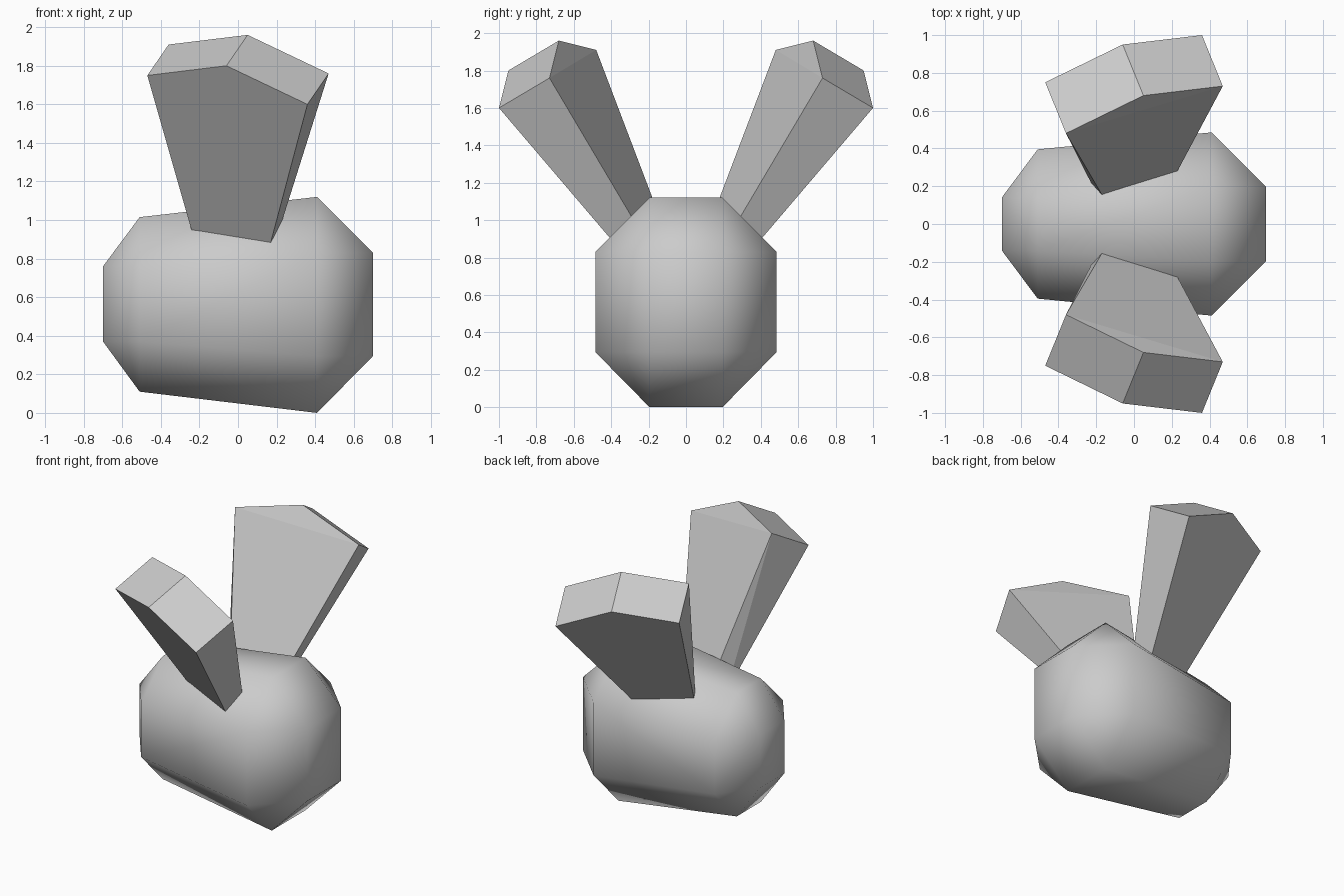
import bpy, bmesh, math
from mathutils import Vector

if "Cube" in bpy.data.objects:
    bpy.data.objects.remove(bpy.data.objects["Cube"], do_unlink=True)

GREY = (0.6, 0.6, 0.6, 1)
mat = bpy.data.materials.new("light grey")
mat.use_nodes = True
mat.diffuse_color = GREY
mat.node_tree.nodes["Principled BSDF"].inputs["Base Color"].default_value = GREY


def hull_object(name, points, smooth):
    """Convex solid around the points, with coplanar triangles merged."""
    bm = bmesh.new()
    for p in points:
        bm.verts.new(p)
    bmesh.ops.convex_hull(bm, input=bm.verts[:])
    bmesh.ops.dissolve_limit(bm, angle_limit=math.radians(6),
                             verts=bm.verts[:], edges=bm.edges[:])
    bmesh.ops.recalc_face_normals(bm, faces=bm.faces[:])
    for f in bm.faces:
        f.smooth = smooth
    mesh = bpy.data.meshes.new(name)
    bm.to_mesh(mesh)
    bm.free()
    mesh.materials.append(mat)
    obj = bpy.data.objects.new(name, mesh)
    bpy.context.collection.objects.link(obj)
    return obj


# Body: tapered box with chamfered edges and corners, smooth shaded
# (cap x, ring x, inner y, outer y, z bottom, z lower, z upper, z top)
ENDS = [(-0.70, -0.51, 0.14, 0.395, 0.11, 0.37, 0.76, 1.015),
        (0.70, 0.41, 0.195, 0.485, 0.0, 0.295, 0.83, 1.12)]
body = []
for cap, ring, yi, yo, zb, zl, zu, zt in ENDS:
    for s in (-1, 1):
        for mid, far in ((zl, zb), (zu, zt)):
            body += [(cap, s * yi, mid), (ring, s * yo, mid), (ring, s * yi, far)]
hull_object("body", body, True)

# Fins: flared slabs with a peaked tip, rooted inside the body
TIP = [(-0.47, -0.75, 1.75), (-0.36, -0.48, 1.91),
       (0.36, -1.0, 1.60), (0.47, -0.73, 1.76)]
ROOT = [(-0.24, -0.25, 0.945), (-0.17, -0.155, 1.055),
        (0.17, -0.39, 0.885), (0.23, -0.28, 1.0)]
PEAK = [(-0.06, -0.95, 1.80), (0.05, -0.68, 1.96)]
fin = TIP + PEAK + [Vector(t).lerp(Vector(r), 1.15) for t, r in zip(TIP, ROOT)]
for name, side in (("front_fin", 1), ("back_fin", -1)):
    hull_object(name, [(p[0], side * p[1], p[2]) for p in fin], False)
